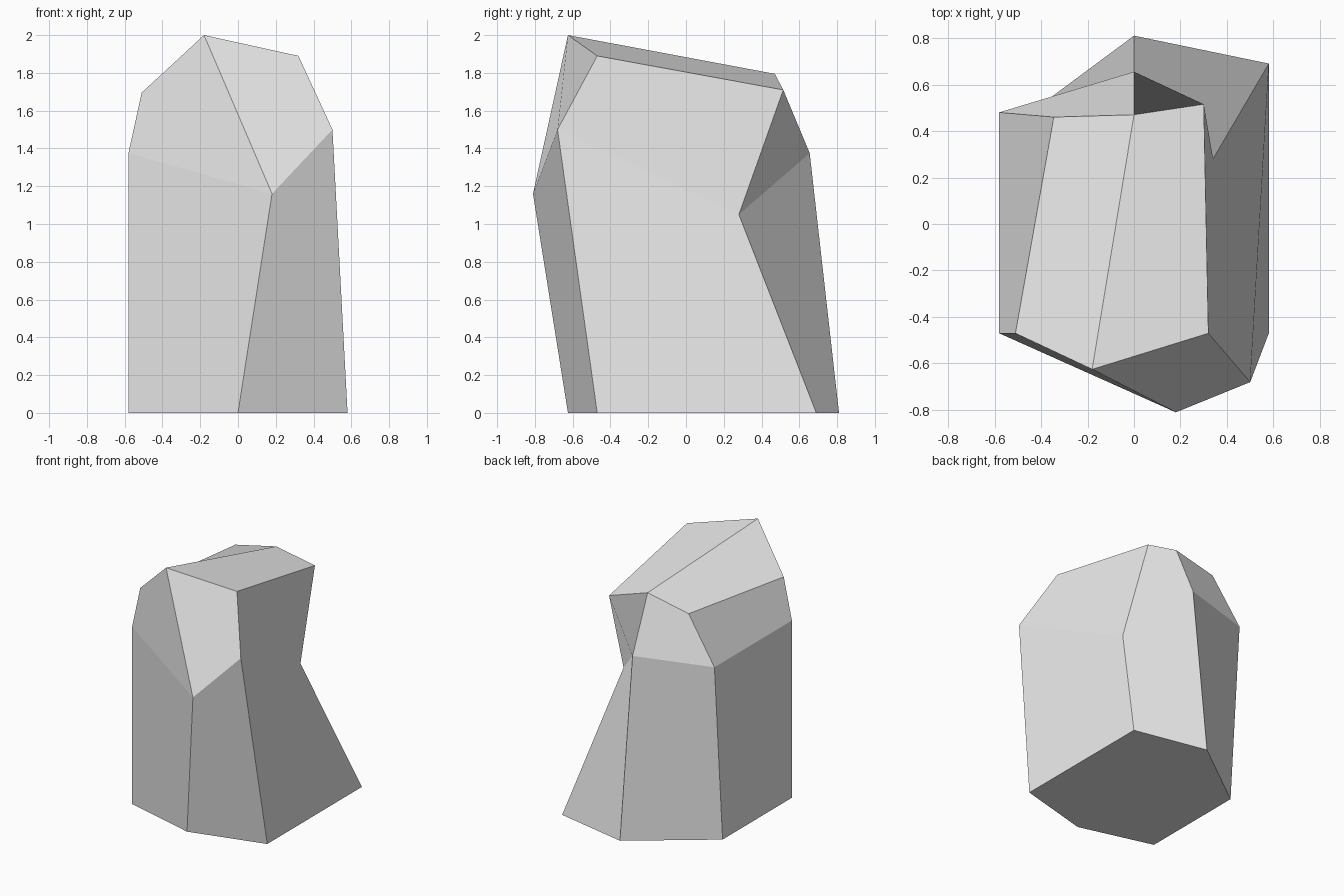
import bpy
import bmesh

cube = bpy.data.objects.get("Cube")
if cube:
    bpy.data.objects.remove(cube, do_unlink=True)

# One flat stone colour
stone = bpy.data.materials.new("light_grey_stone")
stone.use_nodes = True
colour = (0.8, 0.8, 0.8, 1.0)
stone.diffuse_color = colour
stone.node_tree.nodes["Principled BSDF"].inputs["Base Color"].default_value = colour

# Six-sided rings, each ordered from the front corner towards +x
BASE = [(0, -.625, 0), (.58, -.47, 0), (.58, .69, 0),
        (0, .81, 0), (-.58, .38, 0), (-.58, -.47, 0)]
SHOULDER = [(.18, -.81, 1.16), (.5, -.68, 1.5), (.34, .28, 1.05),
            (0, .655, 1.375), (-.58, .48, 1.375), (-.58, -.47, 1.375)]
CROWN = [(-.18, -.625, 2), (.32, -.47, 1.89), (.3, .515, 1.71),
         (0, .47, 1.795), (-.345, .46, 1.72), (-.51, -.47, 1.695)]


def bridge(bm, lower, upper):
    """Join two rings with quads, split along the same diagonal all round."""
    count = len(lower)
    for i in range(count):
        j = (i + 1) % count
        bm.faces.new((lower[j], upper[j], upper[i], lower[i]))


bm = bmesh.new()
rings = [[bm.verts.new(p) for p in ring] for ring in (BASE, SHOULDER, CROWN)]
base, shoulder, crown = rings

# Sides
bridge(bm, base, shoulder)
bridge(bm, shoulder, crown)

# Flat underside and ridged top
bm.faces.new(base[::-1])
bm.faces.new(crown[:4])
bm.faces.new(crown[3:] + crown[:1])

bm.normal_update()
mesh = bpy.data.meshes.new("rock")
bm.to_mesh(mesh)
bm.free()

mesh.materials.append(stone)
rock = bpy.data.objects.new("rock", mesh)
bpy.context.collection.objects.link(rock)
